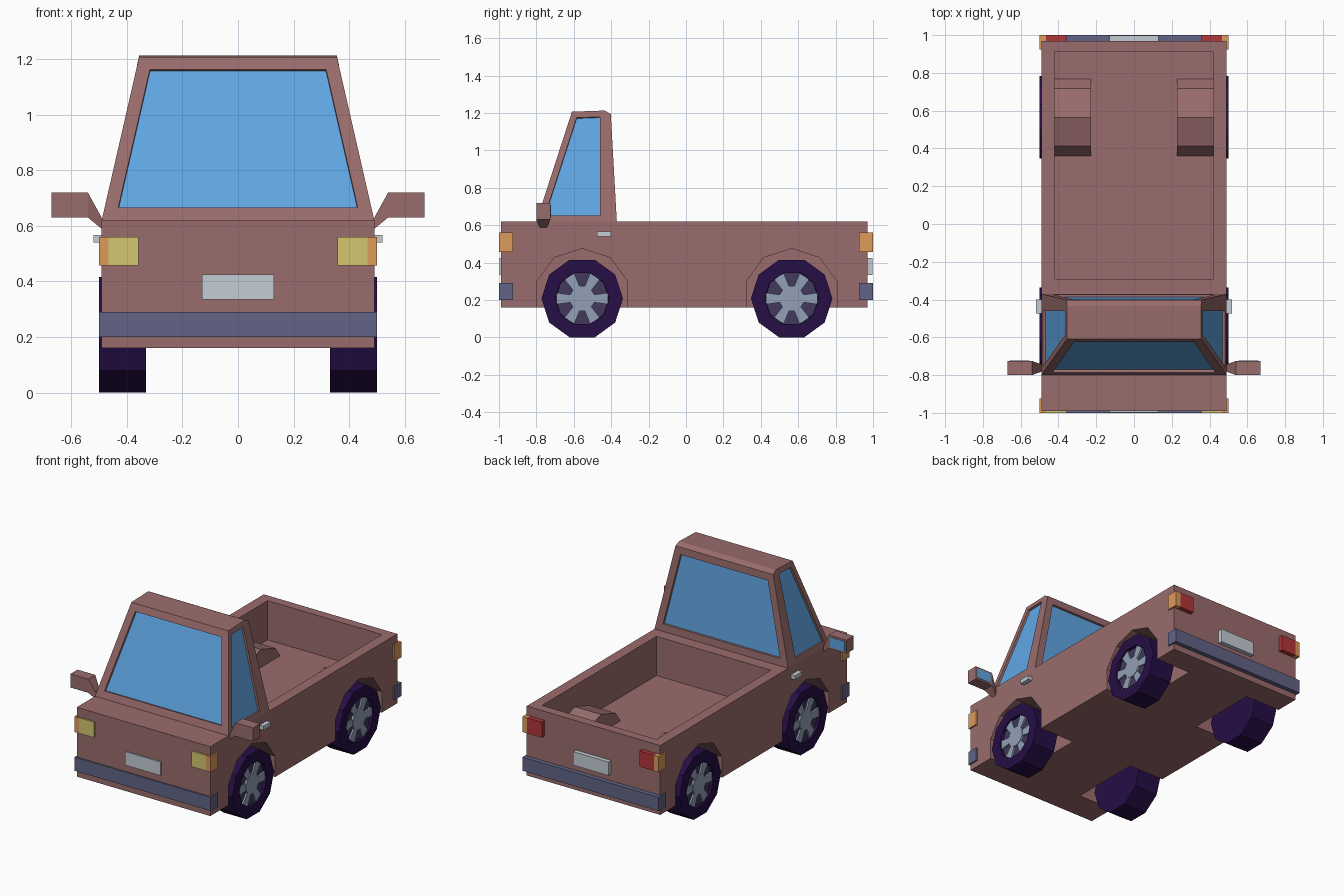
import bpy, bmesh, math
from mathutils import Matrix, Vector

if "Cube" in bpy.data.objects:
    bpy.data.objects.remove(bpy.data.objects["Cube"])


def material(name, r, g, b):
    lin = [((c / 255 + 0.055) / 1.055) ** 2.4 for c in (r, g, b)]
    m = bpy.data.materials.new(name)
    m.diffuse_color = (*lin, 1)
    m.use_nodes = True
    m.node_tree.nodes["Principled BSDF"].inputs["Base Color"].default_value = m.diffuse_color
    return m


BODY = material("dusty_rose_paint", 154, 108, 108)
GLASS = material("blue_glass", 96, 166, 228)
YELLOW = material("headlight_yellow", 213, 199, 113)
ORANGE = material("indicator_orange", 220, 155, 90)
RED = material("tail_red", 178, 54, 56)
SILVER = material("silver", 195, 205, 213)
SLATE = material("bumper_slate", 98, 100, 134)
TYRE = material("tyre_purple", 38, 14, 70)
RIM = material("rim_grey", 146, 161, 183)
RIM_DARK = material("rim_recess", 66, 57, 92)


def finish(name, bm, *mats):
    bmesh.ops.recalc_face_normals(bm, faces=bm.faces[:])
    me = bpy.data.meshes.new(name)
    bm.to_mesh(me)
    bm.free()
    for m in mats:
        me.materials.append(m)
    ob = bpy.data.objects.new(name, me)
    bpy.context.collection.objects.link(ob)
    return ob


def box(name, x, y, z, mat):
    bm = bmesh.new()
    bmesh.ops.create_cube(bm, size=1)
    for v in bm.verts:
        v.co = [(a[0] + a[1]) / 2 + c * (a[1] - a[0]) for a, c in zip((x, y, z), v.co)]
    return finish(name, bm, mat)


def prism_bm(pts, x0, x1):
    """Extrude a (y, z) outline along x."""
    bm = bmesh.new()
    a = [bm.verts.new((x0, *p)) for p in pts]
    b = [bm.verts.new((x1, *p)) for p in pts]
    bm.faces.new(a)
    bm.faces.new(b[::-1])
    for i in range(len(pts)):
        j = (i + 1) % len(pts)
        bm.faces.new((a[j], a[i], b[i], b[j]))
    bmesh.ops.recalc_face_normals(bm, faces=bm.faces[:])
    return bm


def ring(y, z, r, n, start):
    return [(y + r * math.cos(math.radians(start) + i * math.tau / n),
             z + r * math.sin(math.radians(start) + i * math.tau / n)) for i in range(n)]


def boolean(ob, other, op):
    mod = ob.modifiers.new("cut", 'BOOLEAN')
    mod.operation, mod.object, mod.solver = op, other, 'EXACT'
    bpy.context.view_layer.objects.active = ob
    bpy.ops.object.modifier_apply(modifier=mod.name)
    bpy.data.objects.remove(other)


def span(s, a, b):
    return tuple(sorted((s * a, s * b)))


AXLES = (-0.555, 0.565)

# Body with open bed, bed humps and wheel wells
body = box("truck_body", (-.49, .49), (-.99, .97), (.16, .62), BODY)
boolean(body, box("bed_cutter", (-.42, .42), (-.29, .91), (.36, .8), BODY), 'DIFFERENCE')
for s in (-1, 1):
    hump = ring(AXLES[1], .22, .26, 10, 18)[:5]
    boolean(body, finish("hump", prism_bm(hump, *span(s, .228, .45)), BODY), 'UNION')
    for y in AXLES:
        well = ring(y, .22, .255, 10, 18)
        boolean(body, finish("well", prism_bm(well, *span(s, .233, .6)), BODY), 'DIFFERENCE')

# Tapered cab with recessed windows
cab = prism_bm([(-.8, .62), (-.61, 1.207), (-.435, 1.213), (-.402, 1.195), (-.37, .62)], -1, 1)
for v in cab.verts:
    v.co.x *= .49 - .135 * min(1, (v.co.z - .62) / .59)
cab.normal_update()
for f in cab.faces[:]:
    c, n = f.calc_center_median(), f.normal
    side = abs(n.x) > .8
    if abs(n.z) > .6 or not (side or abs(n.y) > .8):
        continue
    bmesh.ops.inset_individual(cab, faces=[f], thickness=.034 if side else .048,
                               use_even_offset=True)
    if side:  # wider rear pillar
        for v in f.verts:
            v.co.y = min(v.co.y, -.46)
    bmesh.ops.inset_individual(cab, faces=[f], thickness=.001, depth=-.014,
                               use_even_offset=True)
    f.material_index = 1
finish("cab", cab, BODY, GLASS)

# Bumpers and number plates
box("front_bumper", (-.5, .5), (-1, -.925), (.2, .29), SLATE)
box("rear_bumper", (-.5, .5), (.925, 1), (.2, .29), SLATE)
box("front_plate", (-.13, .13), (-.998, -.98), (.335, .425), SILVER)
box("rear_plate", (-.13, .13), (.96, .998), (.335, .425), SILVER)

for s, tag in ((-1, "left"), (1, "right")):
    # Lamps
    box("headlight_" + tag, span(s, .358, .465), (-1, -.93), (.457, .56), YELLOW)
    box("front_indicator_" + tag, span(s, .465, .5), (-1, -.925), (.457, .56), ORANGE)
    box("tail_light_" + tag, span(s, .358, .465), (.93, 1), (.457, .56), RED)
    box("rear_indicator_" + tag, span(s, .465, .5), (.925, 1), (.457, .56), ORANGE)
    # Door handle
    box("door_handle_" + tag, span(s, .48, .52), (-.475, -.4), (.54, .567), SILVER)
    # Mirror: housing, tapered arm and glass
    bm = bmesh.new()
    sections = []
    for x, y0, y1, z0, z1 in ((.485, -.78, -.745, .585, .62), (.54, -.8, -.725, .63, .72),
                              (.67, -.8, -.725, .63, .72)):
        sections.append([bm.verts.new((s * x, y, z)) for y, z in
                         ((y0, z0), (y1, z0), (y1, z1), (y0, z1))])
    bm.faces.new(sections[0])
    bm.faces.new(sections[-1])
    for a, b in zip(sections, sections[1:]):
        for i in range(4):
            bm.faces.new((a[i], a[i - 1], b[i - 1], b[i]))
    finish("mirror_" + tag, bm, BODY)
    box("mirror_glass_" + tag, span(s, .553, .658), (-.727, -.722), (.642, .708), GLASS)

    for y, end in zip(AXLES, ("front", "rear")):
        label = f"_{end}_{tag}"
        # Tyre with recessed dark rim face
        tyre = prism_bm(ring(y, .208, .218, 10, 0), *span(s, .33, .5))
        tyre.normal_update()
        outer = [f for f in tyre.faces if f.normal.x * s > .9]
        bmesh.ops.inset_individual(tyre, faces=outer, thickness=.07, use_even_offset=True)
        bmesh.ops.inset_individual(tyre, faces=outer, thickness=.002, depth=-.02,
                                   use_even_offset=True)
        outer[0].material_index = 1
        finish("tyre" + label, tyre, TYRE, RIM_DARK)
        # Hub and six spokes
        finish("hub" + label, prism_bm(ring(y, .208, .068, 12, 15), *span(s, .47, .494)), RIM)
        for k in range(3):
            bm = prism_bm([(-.138, -.031), (-.06, -.02), (.06, -.02), (.138, -.031),
                           (.138, .031), (.06, .02), (-.06, .02), (-.138, .031)],
                          *span(s, .47, .491))
            bm.transform(Matrix.Translation(Vector((0, y, .208)))
                         @ Matrix.Rotation(k * math.pi / 3, 4, 'X'))
            finish(f"spoke_pair_{k}" + label, bm, RIM)
